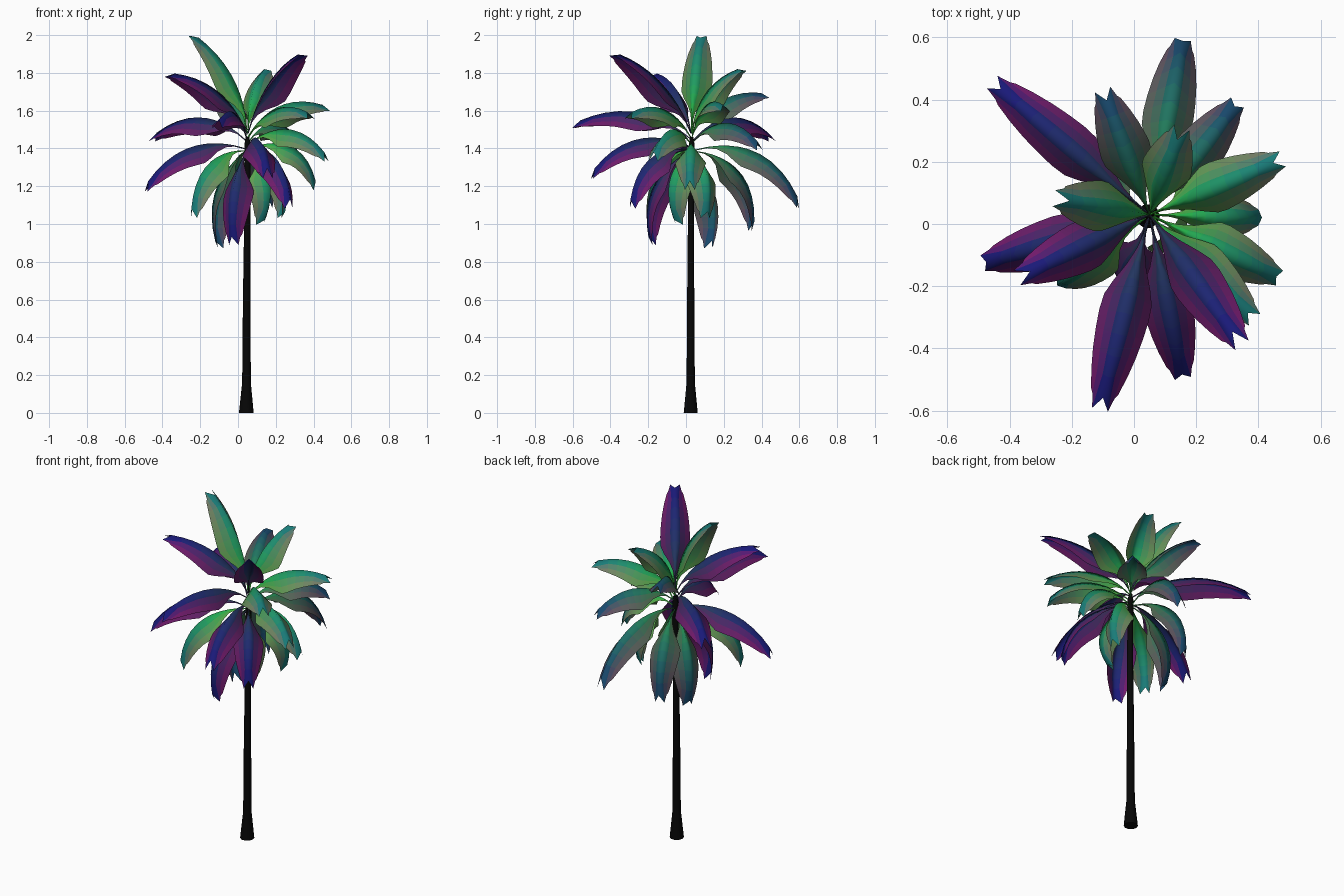
import bpy, bmesh, math
from mathutils import Vector

if "Cube" in bpy.data.objects:
    bpy.data.objects.remove(bpy.data.objects["Cube"])


def material(name, col):
    m = bpy.data.materials.new(name)
    m.diffuse_color = (*col, 1)
    m.use_nodes = True
    m.node_tree.nodes["Principled BSDF"].inputs["Base Color"].default_value = m.diffuse_color
    return m


def finish(name, bm, mats, angle):
    me = bpy.data.meshes.new(name)
    bm.to_mesh(me)
    bm.free()
    ob = bpy.data.objects.new(name, me)
    bpy.context.collection.objects.link(ob)
    for m in mats:
        me.materials.append(m)
    bpy.ops.object.select_all(action='DESELECT')
    ob.select_set(True)
    bpy.context.view_layer.objects.active = ob
    bpy.ops.object.shade_smooth_by_angle(angle=math.radians(angle))
    return ob


# Trunk: flared foot and slender, slightly leaning stem
bark = material("bark", (0.002, 0.002, 0.002))
bm = bmesh.new()
rings = []
for x, y, z, r in [(.044, .025, 0, .039), (.045, .025, .16, .023), (.046, .025, .6, .02),
                   (.05, .026, 1.1, .016), (.05, .03, 1.42, .016), (.05, .03, 1.46, .01)]:
    rings.append([bm.verts.new((x + r * math.cos(k * math.tau / 10),
                                y + r * math.sin(k * math.tau / 10), z)) for k in range(10)])
for a, b in zip(rings, rings[1:]):
    for k in range(10):
        j = (k + 1) % 10
        bm.faces.new((a[k], a[j], b[j], b[k]))
bm.faces.new(rings[0][::-1])
bm.faces.new(rings[-1])
finish("trunk", bm, [bark], 40)


# Leaf colours: base to tip, midrib and edge shades for each family
def blend(a, b, t):
    return tuple(p + (q - p) * t for p, q in zip(a, b))


SHADES = {
    "green": [((.02, .48, .03), (.01, .20, .19)), ((.07, .45, .05), (.17, .20, .13))],
    "violet": [((.02, .05, .08), (.01, .01, .19)), ((.05, .02, .10), (.17, .01, .15))],
    "teal": [((.02, .30, .06), (.01, .07, .16)), ((.07, .20, .08), (.12, .08, .12))],
}
ROWS = [(0, .006), (.1, .008), (.17, .022), (.25, .055), (.34, .1), (.42, .124),
        (.52, .124), (.63, .114), (.74, .1), (.84, .082)]
COLS = [k / 3 for k in range(-3, 4)]
mats = {}
for fam, pair in SHADES.items():
    lines = [[blend(*pair[e], i / (len(ROWS) - 1)) for e in (0, 1)] for i in range(len(ROWS))]
    mats[fam] = [material(f"{fam}_leaf_{i}_{s}", blend(*ln, s / 2))
                 for i, ln in enumerate(lines) for s in range(3)]


# Frond: arched, deeply folded blade with a forked tip
def frond(i, tip, lift, fam):
    tip = Vector(tip)
    start = Vector((.05, .03, min(1.48, max(1.39, 1.43 + (tip.z - 1.4) * .15))))
    chord = tip - start
    side = Vector((-chord.y, chord.x, 0)).normalized()
    n = chord.cross(side).normalized()
    ctrl = (start + tip) / 2 + n * 2 * (lift + .025)

    def place(t, off):
        p = start * (1 - t) ** 2 + ctrl * 2 * t * (1 - t) + tip * t * t
        tan = (ctrl - start) * (1 - t) + (tip - ctrl) * t
        up = tan.cross(side).normalized()
        fold = math.radians(58 - 18 * t)
        return p + side * off * math.cos(fold) - up * abs(off) * math.sin(fold)

    bm = bmesh.new()
    grid = [[bm.verts.new(place(t, w * s)) for s in COLS] for t, w in ROWS]
    ends = [(.93, -.06), (.95, -.048), (1.01, -.034), (.94, 0),
            (1.01, .034), (.95, .048), (.93, .06)]
    grid.append([bm.verts.new(place(t, o)) for t, o in ends])
    for r, (a, b) in enumerate(zip(grid, grid[1:])):
        for k in range(6):
            f = bm.faces.new((a[k], b[k], b[k + 1], a[k + 1]))
            f.material_index = 3 * r + (2, 1, 0, 0, 1, 2)[k]
    bm.normal_update()
    finish(f"frond_{i:02d}", bm, mats[fam], 120)


# Tip position, arch height, colour family
FRONDS = [
    ((.16, .61, 1.10), .12, "teal"),
    ((-.46, .46, 1.46), .09, "violet"),
    ((-.10, .43, 1.69), .06, "teal"),
    ((.34, .40, 1.41), .09, "teal"),
    ((.48, .21, 1.62), .07, "green"),
    ((.15, .30, 1.83), .05, "green"),
    ((-.24, .08, 2.01), .05, "green"),
    ((-.50, -.13, 1.19), .09, "violet"),
    ((-.37, -.17, 1.80), .06, "violet"),
    ((-.11, -.60, 1.53), .08, "violet"),
    ((.16, -.51, 1.26), .09, "violet"),
    ((.34, -.38, 1.91), .05, "violet"),
    ((.39, -.31, 1.58), .07, "green"),
    ((.48, -.18, 1.35), .09, "green"),
    ((.42, .02, 1.19), .10, "green"),
    ((-.25, -.20, 1.04), .10, "green"),
    ((-.11, .13, .87), .09, "teal"),
    ((-.03, -.19, .89), .09, "violet"),
    ((-.07, .36, .97), .11, "teal"),
    ((.13, -.05, .99), .09, "green"),
    ((.24, .11, 1.03), .09, "green"),
    ((.28, -.30, 1.09), .10, "violet"),
]
for i, (tip, lift, fam) in enumerate(FRONDS, 1):
    frond(i, tip, lift, fam)
